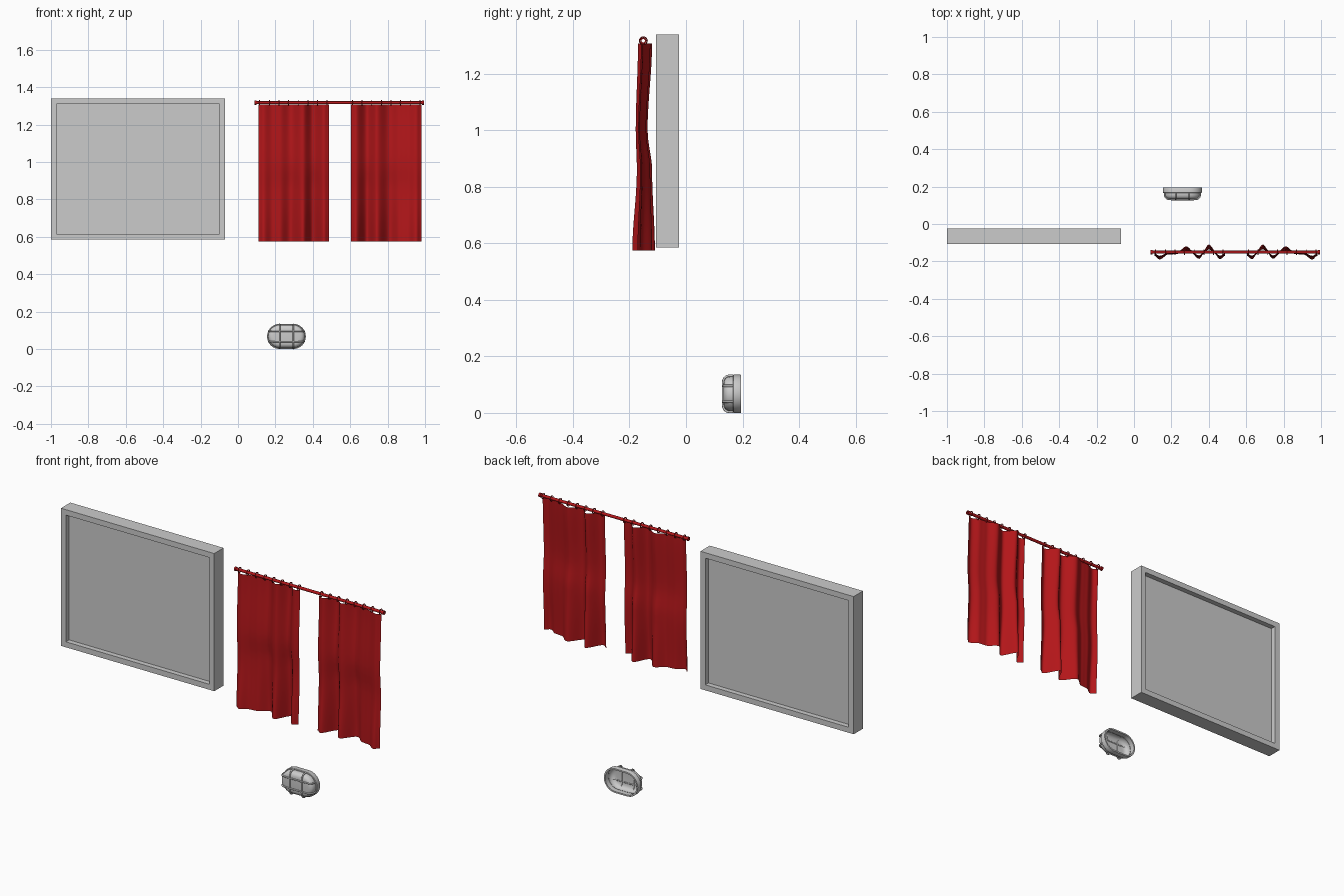
import bpy, bmesh, math
from mathutils import Matrix, Vector

if "Cube" in bpy.data.objects:
    bpy.data.objects.remove(bpy.data.objects["Cube"])

red = bpy.data.materials.new("red_fabric")
red.diffuse_color = (0.45, 0.008, 0.01, 1)
red.use_nodes = True
red.node_tree.nodes["Principled BSDF"].inputs["Base Color"].default_value = red.diffuse_color


def finish(bm, name, mat=None, smooth=None, recalc=True):
    if recalc:
        bmesh.ops.recalc_face_normals(bm, faces=bm.faces)
    me = bpy.data.meshes.new(name)
    bm.to_mesh(me)
    bm.free()
    ob = bpy.data.objects.new(name, me)
    bpy.context.collection.objects.link(ob)
    if mat:
        me.materials.append(mat)
    if smooth:
        bpy.ops.object.select_all(action='DESELECT')
        ob.select_set(True)
        bpy.context.view_layer.objects.active = ob
        bpy.ops.object.shade_smooth_by_angle(angle=math.radians(smooth))
    return ob


def loft(bm, rings, closed=True):
    rows = [[bm.verts.new(p) for p in r] for r in rings]
    n = len(rows[0])
    for a, b in zip(rows, rows[1:]):
        for i in range(n if closed else n - 1):
            j = (i + 1) % n
            bm.faces.new((a[i], a[j], b[j], b[i]))
    return rows


# Window: box with a recess pushed into both faces
X0, X1, Z0, Z1 = -1.0, -0.07, 0.585, 1.34
def rect(inset, y):
    return [(X0 + inset, y, Z0 + inset), (X1 - inset, y, Z0 + inset),
            (X1 - inset, y, Z1 - inset), (X0 + inset, y, Z1 - inset)]
bm = bmesh.new()
rows = loft(bm, [rect(0.03, -0.078), rect(0.03, -0.106), rect(0, -0.106),
                 rect(0, -0.025), rect(0.03, -0.025), rect(0.03, -0.053)])
bm.faces.new(rows[0])
bm.faces.new(rows[-1])
finish(bm, "window_frame_and_pane")

# Curtain panels: folds across the width, drifting in depth down the height
FOLDS = [(0, -0.5), (0.07, -1), (0.2, -0.3), (0.3, -0.2), (0.45, 0.75),
         (0.63, -0.9), (0.77, 1), (0.93, -0.95), (1, -0.5)]
DRAPE = [(0.575, -0.15, 0.04), (0.86, -0.147, 0.027),
         (1.0, -0.157, 0.021), (1.308, -0.145, 0.025)]


def ease(table, t):
    for a, b in zip(table, table[1:]):
        if t <= b[0] + 1e-6:
            f = (t - a[0]) / (b[0] - a[0])
            f = f * f * (3 - 2 * f)
            return [p + (q - p) * f for p, q in zip(a[1:], b[1:])]
    return table[-1][1:]


def curtain(name, x_outer, x_inner):
    bm = bmesh.new()
    rings = []
    for k in range(25):
        z = 0.575 + (1.308 - 0.575) * k / 24
        mid, amp = ease(DRAPE, z)
        rings.append([(x_outer + (x_inner - x_outer) * i / 60,
                       mid + amp * ease(FOLDS, i / 60)[0], z) for i in range(61)])
    loft(bm, rings, closed=False)
    finish(bm, name, red, 60)


curtain("curtain_left", 0.11, 0.487)
curtain("curtain_right", 0.98, 0.603)

# Curtain rod: hollow tube with slightly thicker end collars
RY, RZ = -0.151, 1.317
def circle(x, r, n=16):
    return [(x, RY + r * math.cos(2 * math.pi * i / n),
             RZ + r * math.sin(2 * math.pi * i / n)) for i in range(n)]
bm = bmesh.new()
loft(bm, [circle(*p) for p in [(0.088, 0.006), (0.088, 0.011), (0.098, 0.011),
                               (0.098, 0.008), (0.985, 0.008), (0.985, 0.011),
                               (0.995, 0.011), (0.995, 0.006), (0.088, 0.006)]])
bmesh.ops.remove_doubles(bm, verts=bm.verts, dist=1e-5)
finish(bm, "curtain_rod", red, 40)

# Rings: eight per panel
bm = bmesh.new()
for start in (0.116, 0.612):
    for k in range(8):
        x = start + k * 0.0515
        loft(bm, [circle(x + 0.0025 * math.cos(a), 0.0135 + 0.0025 * math.sin(a))
                  for a in [2 * math.pi * j / 6 for j in range(7)]])
bmesh.ops.remove_doubles(bm, verts=bm.verts, dist=1e-5)
finish(bm, "curtain_rings", red, 60)

# Bulkhead lamp: stadium outline lofted along y, open at the back
CX, CZ, HALF, RAD = 0.259, 0.0675, 0.0365, 0.0675
def stadium(off, y):
    r, pts = RAD - off, []
    for side in (1, -1):
        for i in range(13):
            a = -math.pi / 2 + math.pi * i / 12
            pts.append((CX + side * (HALF + r * math.cos(a)), y,
                        CZ + side * r * math.sin(a)))
    return pts
bm = bmesh.new()
loft(bm, [stadium(*p) for p in [(0.009, 0.168), (0.009, 0.195), (0.001, 0.195),
                                (0, 0.193), (0, 0.168), (0.002, 0.166), (0.009, 0.166)]])
finish(bm, "lamp_base", None, 35)

# Lamp cover: rounded dome
DOME = [(0.006, 0.168), (0.006, 0.155), (0.009, 0.145), (0.015, 0.138),
        (0.024, 0.134), (0.034, 0.133)]
bm = bmesh.new()
rows = loft(bm, [stadium(*p) for p in DOME])
bm.faces.new(rows[-1])
finish(bm, "lamp_cover", None, 45)

# Lamp cage: two upright and two level bars following the dome
def bar(name, fn):
    half = [(fn(off - 0.003), y - 0.002) for off, y in DOME]
    cu = bpy.data.curves.new(name, 'CURVE')
    cu.dimensions = '3D'
    cu.bevel_depth = 0.0042
    cu.bevel_resolution = 2
    cu.use_fill_caps = True
    ob = bpy.data.objects.new(name, cu)
    bpy.context.collection.objects.link(ob)
    sp = cu.splines.new('POLY')
    path = [(h, y) for h, y in half] + [(-h, y) for h, y in reversed(half)]
    sp.points.add(len(path) - 1)
    return sp, path


for tag, s in (("a", -1), ("b", 1)):
    sp, path = bar("cage_upright_" + tag, lambda off: RAD - off)
    for p, (h, y) in zip(sp.points, path):
        p.co = (CX + s * HALF, y, CZ + h, 1)
    dz = s * 0.028
    sp, path = bar("cage_level_" + tag,
                   lambda off: HALF + math.sqrt((RAD - off) ** 2 - dz * dz))
    for p, (h, y) in zip(sp.points, path):
        p.co = (CX + h, y, CZ + dz, 1)
